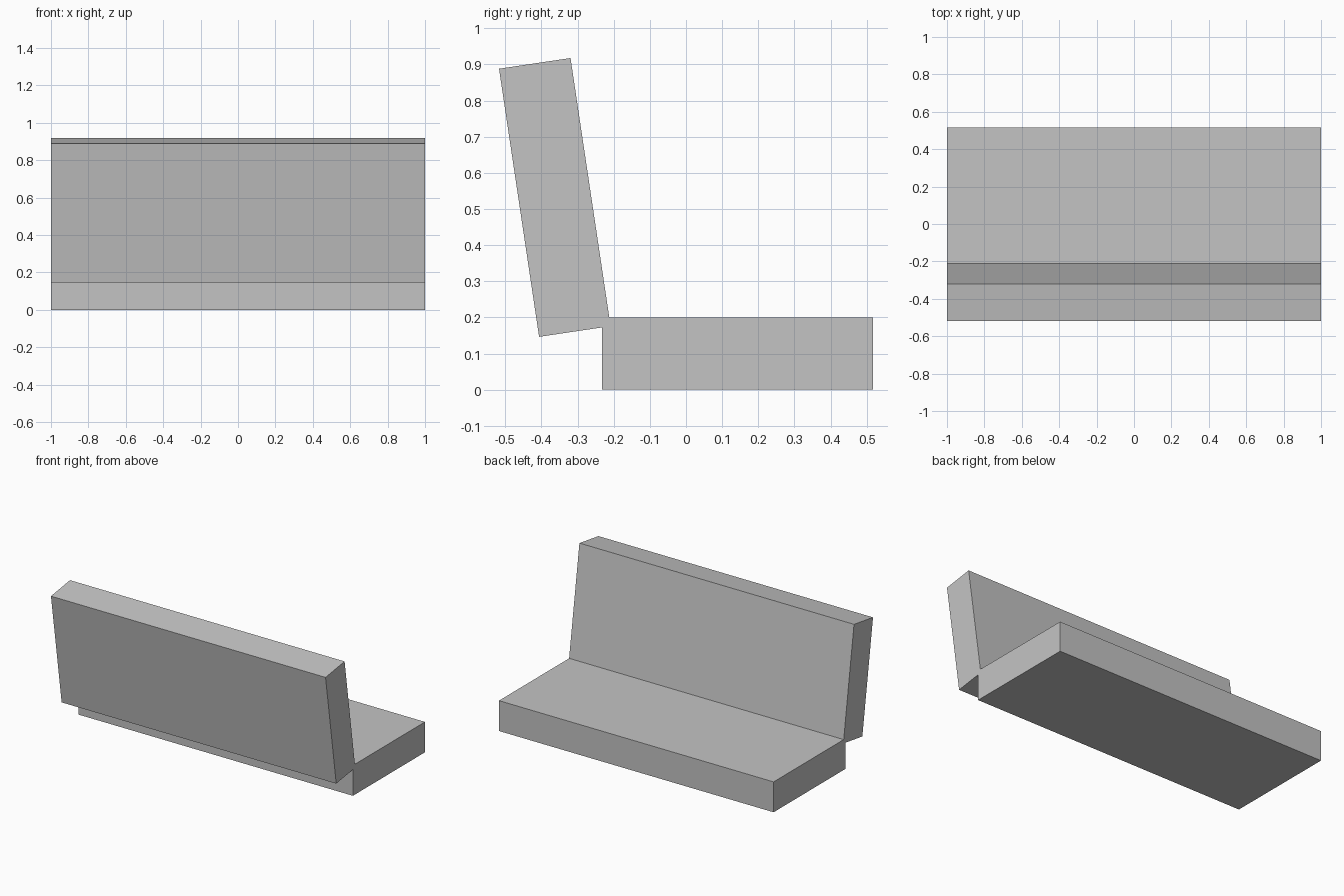
import bpy
from math import radians

cube = bpy.data.objects.get("Cube")
if cube:
    bpy.data.objects.remove(cube, do_unlink=True)

GREY = (0.55, 0.55, 0.55, 1)
mat = bpy.data.materials.new("plain_grey")
mat.use_nodes = True
mat.diffuse_color = GREY
mat.node_tree.nodes["Principled BSDF"].inputs["Base Color"].default_value = GREY


def slab(name, size, centre, tilt=0):
    """Box of the given size, leaned about the x axis."""
    bpy.ops.mesh.primitive_cube_add(size=1, location=centre,
                                    rotation=(radians(tilt), 0, 0))
    ob = bpy.context.object
    ob.name = name
    ob.scale = size
    bpy.ops.object.transform_apply(location=False, rotation=False, scale=True)
    ob.data.materials.append(mat)
    return ob


# Flat seat and the backrest leaning away from it
slab("seat", (2, 0.75, 0.2), (0, 0.142, 0.1))
slab("backrest", (2, 0.2, 0.75), (0, -0.363, 0.532), tilt=8.5)
